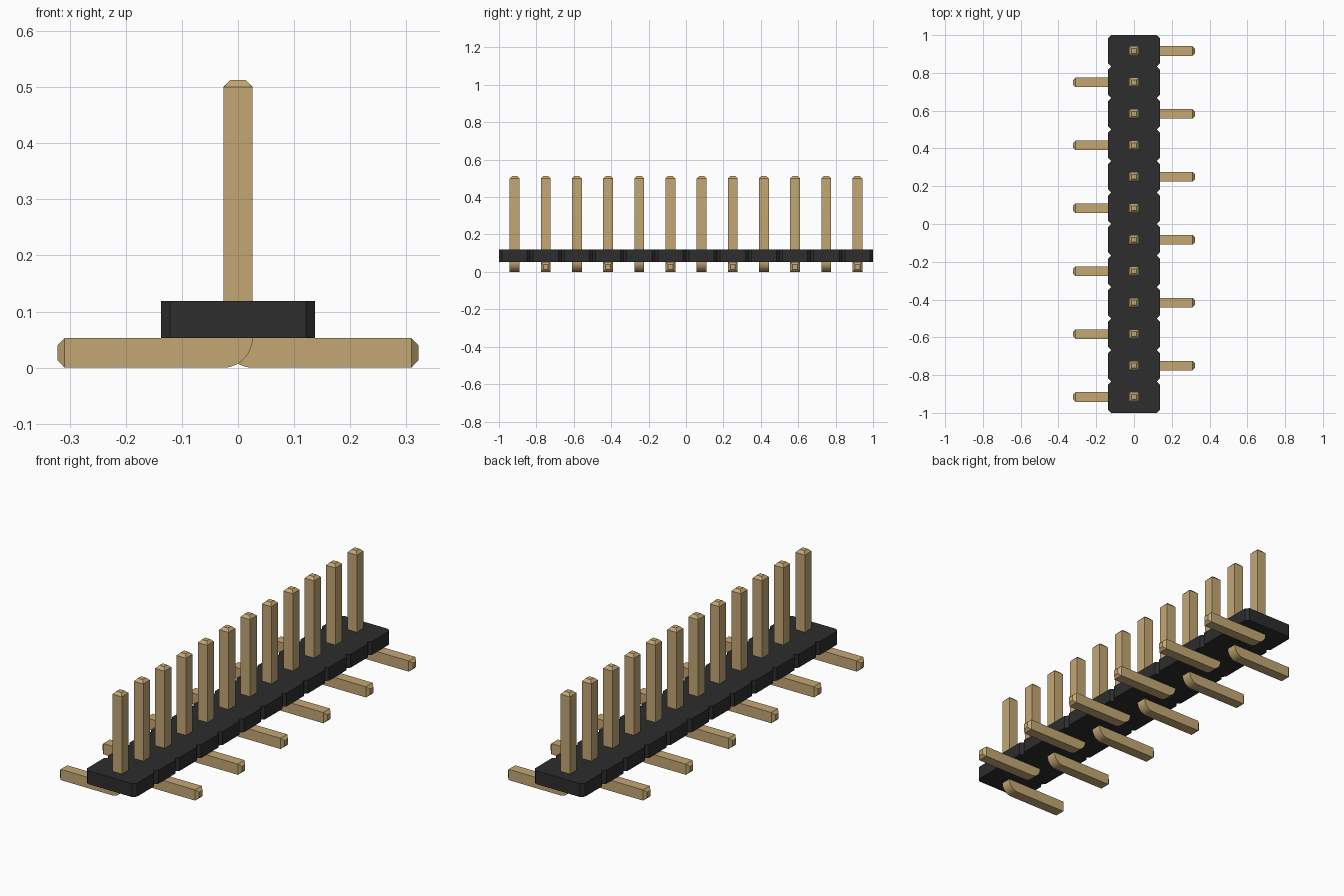
import bpy, bmesh
from math import sin, cos, pi
from mathutils import Vector

cube = bpy.data.objects.get("Cube")
if cube:
    bpy.data.objects.remove(cube, do_unlink=True)

COUNT = 12
PITCH = 2 / COUNT
HALF = 0.026           # half thickness of a pin
BASE, TOP = 0.053, 0.119   # underside and top of the housing


def material(name, rgb):
    mat = bpy.data.materials.new(name)
    mat.use_nodes = True
    color = (*rgb, 1)
    mat.diffuse_color = color
    mat.node_tree.nodes["Principled BSDF"].inputs["Base Color"].default_value = color
    return mat


def prism(points, depth):
    """Closed outline swept along a depth vector."""
    bm = bmesh.new()
    face = bm.faces.new([bm.verts.new(p) for p in points])
    ext = bmesh.ops.extrude_face_region(bm, geom=[face], use_keep_orig=True)
    verts = [v for v in ext["geom"] if isinstance(v, bmesh.types.BMVert)]
    bmesh.ops.translate(bm, verts=verts, vec=depth)
    bmesh.ops.recalc_face_normals(bm, faces=bm.faces)
    return bm


def taper(bm, direction, length):
    """Blunt pyramid tip on the end face pointing in a direction."""
    end = max(bm.faces, key=lambda f: f.calc_center_median().dot(direction))
    tip = bmesh.ops.extrude_discrete_faces(bm, faces=[end])["faces"][0]
    centre = tip.calc_center_median()
    for v in tip.verts:
        v.co = centre + (v.co - centre) * 0.5 + direction * length


def add_object(name, mesh):
    obj = bpy.data.objects.new(name, mesh)
    bpy.context.collection.objects.link(obj)
    return obj


def to_mesh(bm, name, mat):
    mesh = bpy.data.meshes.new(name)
    bm.to_mesh(mesh)
    bm.free()
    mesh.materials.append(mat)
    return mesh


gold = material("brass", (0.55, 0.39, 0.175))
black = material("black_plastic", (0.026, 0.026, 0.027))

# Housing: one long bar with chamfered notches between the positions
wide, cut = 0.137, 0.016
side = []
for i in range(COUNT):
    y = -1 + i * PITCH
    side += [(wide - cut, y), (wide, y + cut), (wide, y + PITCH - cut)]
side.append((wide - cut, 1))
outline = side + [(-x, y) for x, y in reversed(side)]
bm = prism([(x, y, BASE) for x, y in outline], Vector((0, 0, TOP - BASE)))
add_object("housing", to_mesh(bm, "housing", black))

# Pin: upright post, rounded outer bend and flat foot pointing to -x
bend = [(-HALF + 2 * HALF * cos(a), BASE - BASE * sin(a))
        for a in (pi / 2 * k / 10 for k in range(11))]
profile = [(-HALF, BASE), (-HALF, 0.5), (HALF, 0.5)] + bend + [(-0.309, 0), (-0.309, BASE)]
bm = prism([(x, -HALF, z) for x, z in profile], Vector((0, 2 * HALF, 0)))
taper(bm, Vector((0, 0, 1)), 0.013)
taper(bm, Vector((-1, 0, 0)), 0.013)
pin_mesh = to_mesh(bm, "pin", gold)

# Row of pins, feet alternating left and right
for i in range(COUNT):
    pin = add_object(f"pin_{i + 1}", pin_mesh)
    pin.location.y = -1 + (i + 0.5) * PITCH
    pin.rotation_euler.z = pi * (i % 2)
    if i == 0:
        bpy.ops.object.select_all(action="DESELECT")
        pin.select_set(True)
        bpy.context.view_layer.objects.active = pin
        bpy.ops.object.shade_smooth_by_angle(angle=pi / 7)
